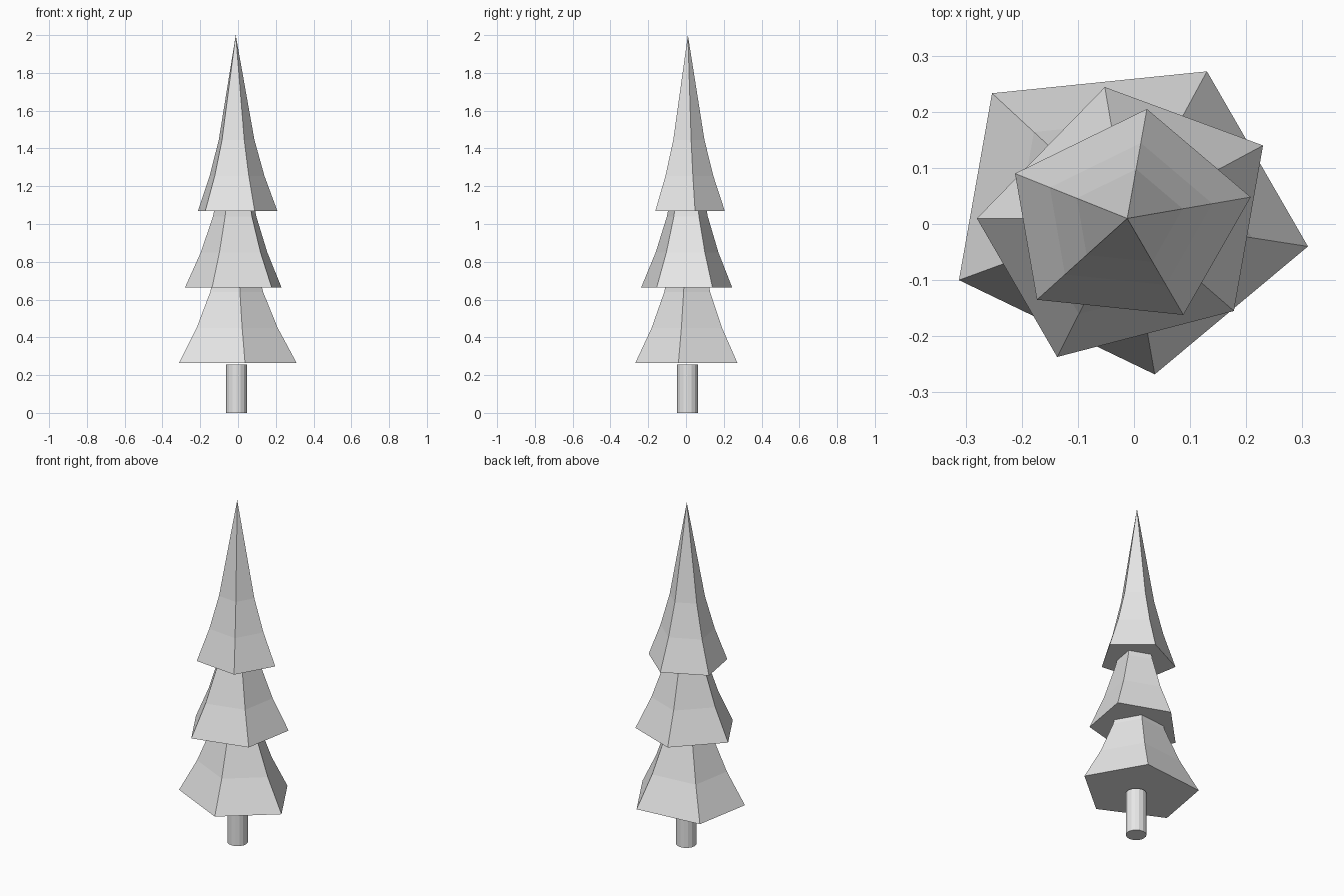
import bpy
import bmesh
from mathutils import Vector

if "Cube" in bpy.data.objects:
    bpy.data.objects.remove(bpy.data.objects["Cube"])

AXIS = Vector((-0.012, 0.01, 0))
TIP = 2.0

grey = bpy.data.materials.new("light grey")
grey.use_nodes = True
grey.diffuse_color = (0.8, 0.8, 0.8, 1)
grey.node_tree.nodes["Principled BSDF"].inputs["Base Color"].default_value = (0.8, 0.8, 0.8, 1)


def add_object(name, bm):
    bmesh.ops.recalc_face_normals(bm, faces=bm.faces)
    mesh = bpy.data.meshes.new(name)
    bm.to_mesh(mesh)
    bm.free()
    mesh.materials.append(grey)
    obj = bpy.data.objects.new(name, mesh)
    bpy.context.collection.objects.link(obj)
    return obj


def add_tier(name, base_z, corners, profile, pointed=False):
    """Flared five-sided skirt: the base outline shrinks toward the axis as it rises."""
    bm = bmesh.new()
    outline = [Vector((x, y, 0)) for x, y in corners]
    rings = []
    for rise, scale in profile:
        up = Vector((0, 0, base_z + rise))
        rings.append([bm.verts.new(AXIS.lerp(p, scale) + up) for p in outline])
    n = len(outline)
    for low, high in zip(rings, rings[1:]):
        for i in range(n):
            j = (i + 1) % n
            bm.faces.new((low[i], low[j], high[j], high[i]))
    bm.faces.new(rings[0])
    if pointed:
        tip = bm.verts.new(AXIS + Vector((0, 0, TIP)))
        for i in range(n):
            bm.faces.new((rings[-1][i], rings[-1][(i + 1) % n], tip))
    else:
        bm.faces.new(rings[-1])
    return add_object(name, bm)


# Three branch tiers, each with its own slightly uneven pentagon
FLARE = [(0, 1), (0.185, 0.69), (0.375, 0.45)]
STUMP = FLARE + [(0.415, 0.42)]

add_tier("lower_branches", 0.265,
         [(-0.253, 0.233), (0.13, 0.272), (0.31, -0.04), (0.037, -0.268), (-0.312, -0.10)], STUMP)
add_tier("middle_branches", 0.665,
         [(-0.052, 0.244), (0.23, 0.14), (0.178, -0.155), (-0.137, -0.237), (-0.28, 0.01)], STUMP)
add_tier("top_branches", 1.07,
         [(0.023, 0.205), (0.208, 0.048), (0.088, -0.162), (-0.173, -0.135), (-0.212, 0.09)],
         FLARE, pointed=True)

# Trunk
TRUNK_HEIGHT = 0.255
bm = bmesh.new()
bmesh.ops.create_cone(bm, cap_ends=True, segments=16, radius1=0.055, radius2=0.055, depth=TRUNK_HEIGHT)
trunk = add_object("trunk", bm)
trunk.location = (-0.008, 0.008, TRUNK_HEIGHT / 2)
